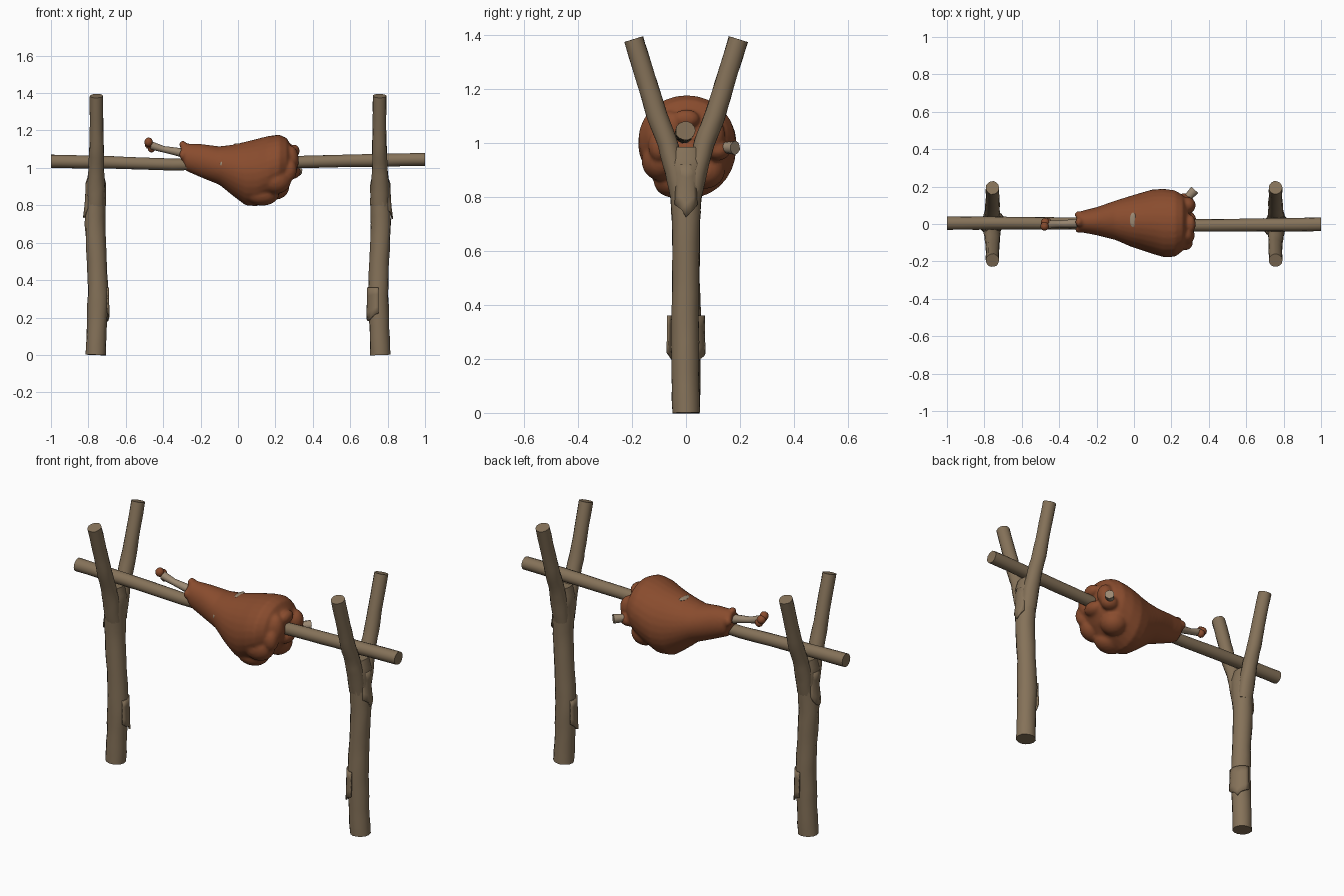
import bpy, bmesh, math, random
from mathutils import Vector, Matrix

random.seed(4)
cube = bpy.data.objects.get("Cube")
if cube:
    bpy.data.objects.remove(cube)


def material(name, rgb):
    m = bpy.data.materials.new(name)
    m.use_nodes = True
    m.diffuse_color = (*rgb, 1)
    m.node_tree.nodes["Principled BSDF"].inputs["Base Color"].default_value = (*rgb, 1)
    return m


WOOD = material("wood", (0.235, 0.168, 0.10))
MEAT = material("roast_meat", (0.25, 0.072, 0.027))
BONE = material("bone", (0.33, 0.25, 0.17))


def finish(name, bm, mat, angle=45):
    bmesh.ops.recalc_face_normals(bm, faces=bm.faces)
    mesh = bpy.data.meshes.new(name)
    bm.to_mesh(mesh)
    bm.free()
    ob = bpy.data.objects.new(name, mesh)
    bpy.context.collection.objects.link(ob)
    mesh.materials.append(mat)
    bpy.ops.object.select_all(action="DESELECT")
    ob.select_set(True)
    bpy.context.view_layer.objects.active = ob
    bpy.ops.object.shade_smooth_by_angle(angle=math.radians(angle))
    return ob


def tube(bm, points, radii, ref, sides=14, steps=3, rough=0.0, axis=None):
    """Loft elliptical rings along a path; ref points along the first radius."""
    pts, rad = [], []
    for i in range(len(points) - 1):
        for k in range(steps):
            f = k / steps
            pts.append(Vector(points[i]).lerp(Vector(points[i + 1]), f))
            rad.append(Vector(radii[i]).lerp(Vector(radii[i + 1]), f))
    pts.append(Vector(points[-1]))
    rad.append(Vector(radii[-1]))
    rings = []
    for i, p in enumerate(pts):
        t = axis or (pts[min(i + 1, len(pts) - 1)] - pts[max(i - 1, 0)]).normalized()
        u = (ref - t * ref.dot(t)).normalized()
        v = t.cross(u)
        ring = []
        for k in range(sides):
            a = math.tau * k / sides
            g = 1 + random.uniform(-rough, rough)
            ring.append(bm.verts.new(p + (u * math.cos(a) * rad[i].x + v * math.sin(a) * rad[i].y) * g))
        rings.append(ring)
    for a, b in zip(rings, rings[1:]):
        for k in range(sides):
            j = (k + 1) % sides
            bm.faces.new((a[k], a[j], b[j], b[k]))
    bm.faces.new(rings[0])
    bm.faces.new(rings[-1])


def blob(bm, centre, size, sub=3):
    mat = Matrix.Translation(centre) @ Matrix.Diagonal((*size, 1))
    bmesh.ops.create_icosphere(bm, subdivisions=sub, radius=1, matrix=mat)


X, Y = Vector((1, 0, 0)), Vector((0, 1, 0))


# Forked posts: trunk, two arms and loose bark, one turned half a circle
def bark_flake(name, turn, angle, spread, z0, z1, radius, lift):
    bm = bmesh.new()
    cols, rows, grid = 6, 4, []
    for c in range(cols + 1):
        a = angle + spread * (c / cols - 0.5)
        low = z0 + (z1 - z0) * 0.5 * abs(c / cols - 0.5) + random.uniform(0, 0.02)
        line = []
        for r in range(rows + 1):
            f = r / rows
            d = radius + lift * (1 - f) ** 2 * math.cos((c / cols - 0.5) * 2)
            line.append(bm.verts.new((-0.76 + d * math.cos(a), d * math.sin(a), low + (z1 - low) * f)))
        grid.append(line)
    for a, b in zip(grid, grid[1:]):
        for r in range(rows):
            bm.faces.new((a[r], b[r], b[r + 1], a[r + 1]))
    bmesh.ops.rotate(bm, verts=bm.verts, matrix=turn)
    ob = finish(name, bm, WOOD)
    mod = ob.modifiers.new("thickness", "SOLIDIFY")
    mod.thickness = 0.008


for side, turn_angle in (("right", 0), ("left", math.pi)):
    turn = Matrix.Rotation(turn_angle, 3, "Z")
    bm = bmesh.new()
    tube(bm,
         [(-0.76, 0, 0), (-0.755, 0.003, 0.15), (-0.748, 0.003, 0.32), (-0.755, 0.002, 0.5),
          (-0.765, 0, 0.7), (-0.762, 0, 0.82), (-0.76, 0, 0.92), (-0.76, 0, 0.985)],
         [(0.054, 0.052), (0.053, 0.051), (0.056, 0.053), (0.052, 0.05),
          (0.054, 0.052), (0.055, 0.06), (0.053, 0.074), (0.036, 0.06)], X, rough=0.035)
    bmesh.ops.rotate(bm, verts=bm.verts, matrix=turn)
    finish(side + "_post_trunk", bm, WOOD)
    for s, part in ((-1, "front"), (1, "back")):
        bm = bmesh.new()
        tube(bm,
             [(-0.76, s * 0.022, 0.8), (-0.76, s * 0.042, 0.9), (-0.758, s * 0.068, 1.0),
              (-0.756, s * 0.107, 1.1), (-0.756, s * 0.14, 1.21), (-0.757, s * 0.194, 1.385)],
             [(0.045, 0.036), (0.046, 0.038), (0.041, 0.039),
              (0.039, 0.039), (0.036, 0.037), (0.036, 0.037)], X, rough=0.035)
        bmesh.ops.rotate(bm, verts=bm.verts, matrix=turn)
        finish(side + "_post_" + part + "_arm", bm, WOOD)
    bark_flake(side + "_post_upper_bark", turn, math.pi, 1.5, 0.72, 0.92, 0.055, 0.014)
    bark_flake(side + "_post_lower_bark", turn, 0.5, 1.9, 0.17, 0.36, 0.063, 0.004)

# Spit resting in the forks
bm = bmesh.new()
tube(bm,
     [(-1, 0.005, 1.035), (-0.7, 0.005, 1.03), (-0.35, 0.003, 1.018), (0, -0.003, 1.02),
      (0.35, -0.008, 1.032), (0.7, -0.005, 1.04), (1, -0.002, 1.046)],
     [(0.036, 0.036), (0.034, 0.034), (0.032, 0.032), (0.031, 0.031),
      (0.033, 0.033), (0.035, 0.035), (0.037, 0.035)], Y, steps=4, rough=0.03)
finish("spit_pole", bm, WOOD)

# Roast body: each station is x, right edge, left edge, bottom, top
stations = [
    (-0.305, -0.03, 0.055, 1.04, 1.12), (-0.28, -0.045, 0.07, 0.985, 1.13),
    (-0.2, -0.06, 0.09, 0.95, 1.128), (-0.1, -0.085, 0.125, 0.91, 1.115),
    (-0.02, -0.12, 0.15, 0.845, 1.125), (0.04, -0.14, 0.168, 0.80, 1.14),
    (0.1, -0.16, 0.185, 0.795, 1.155), (0.16, -0.178, 0.188, 0.825, 1.17),
    (0.22, -0.175, 0.18, 0.86, 1.178), (0.26, -0.145, 0.155, 0.90, 1.16),
    (0.29, -0.1, 0.11, 0.94, 1.11)]
bm = bmesh.new()
tube(bm, [(x, (a + b) / 2, (lo + hi) / 2) for x, a, b, lo, hi in stations],
     [((b - a) / 2, (hi - lo) / 2) for x, a, b, lo, hi in stations], Y, sides=28, steps=3, axis=X)
# Folds at the thick end, torn skin at the shank
for centre, size in [
        ((0.20, -0.095, 0.935), (0.085, 0.07, 0.075)), ((0.13, -0.05, 0.86), (0.09, 0.07, 0.062)),
        ((0.28, -0.06, 1.04), (0.045, 0.05, 0.08)), ((0.275, -0.1, 0.99), (0.04, 0.04, 0.06)),
        ((0.29, 0.01, 0.98), (0.045, 0.06, 0.04)), ((0.285, 0.10, 1.03), (0.045, 0.045, 0.06)),
        ((0.27, 0.12, 0.975), (0.05, 0.045, 0.04)), ((0.30, 0.0, 1.09), (0.03, 0.05, 0.035)),
        ((0.20, 0.07, 0.90), (0.075, 0.075, 0.07)),
        ((-0.295, 0.01, 1.125), (0.02, 0.025, 0.02)), ((-0.295, 0.05, 1.08), (0.022, 0.02, 0.025)),
        ((-0.295, -0.03, 1.07), (0.02, 0.018, 0.025))]:
    blob(bm, centre, size)
roast = finish("roast_leg", bm, MEAT)
remesh = roast.modifiers.new("blend", "REMESH")
remesh.mode, remesh.voxel_size, remesh.use_smooth_shade = "VOXEL", 0.009, True
smooth = roast.modifiers.new("soften", "SMOOTH")
smooth.factor, smooth.iterations = 0.5, 3

# Shank bone with its knuckle
bm = bmesh.new()
tube(bm, [(-0.24, 0.005, 1.065), (-0.32, 0.003, 1.085), (-0.40, 0, 1.10), (-0.465, -0.002, 1.12)],
     [(0.026, 0.026), (0.023, 0.022), (0.018, 0.017), (0.023, 0.022)], Y, sides=12)
finish("shank_bone", bm, BONE)
bm = bmesh.new()
for centre, size in [((-0.478, -0.012, 1.138), (0.023, 0.024, 0.025)),
                     ((-0.462, 0.01, 1.106), (0.022, 0.022, 0.024)),
                     ((-0.475, 0.008, 1.125), (0.024, 0.024, 0.024))]:
    blob(bm, centre, size, 2)
finish("shank_knuckle", bm, MEAT)

# Bone stub at the thick end
bm = bmesh.new()
tube(bm, [(0.23, 0.095, 0.985), (0.29, 0.145, 0.983), (0.325, 0.182, 0.982)],
     [(0.024, 0.024), (0.021, 0.022), (0.025, 0.026)], Vector((0, 0, 1)), sides=10, rough=0.05)
finish("thigh_bone_stub", bm, BONE)

# Pale bare patches, pressed onto the meat
bm = bmesh.new()
for centre, size in [((-0.005, 0.022, 1.126), (0.018, 0.04, 0.005)),
                     ((-0.085, -0.084, 1.02), (0.012, 0.006, 0.016))]:
    blob(bm, centre, size, 2)
finish("bare_patches", bm, BONE)
